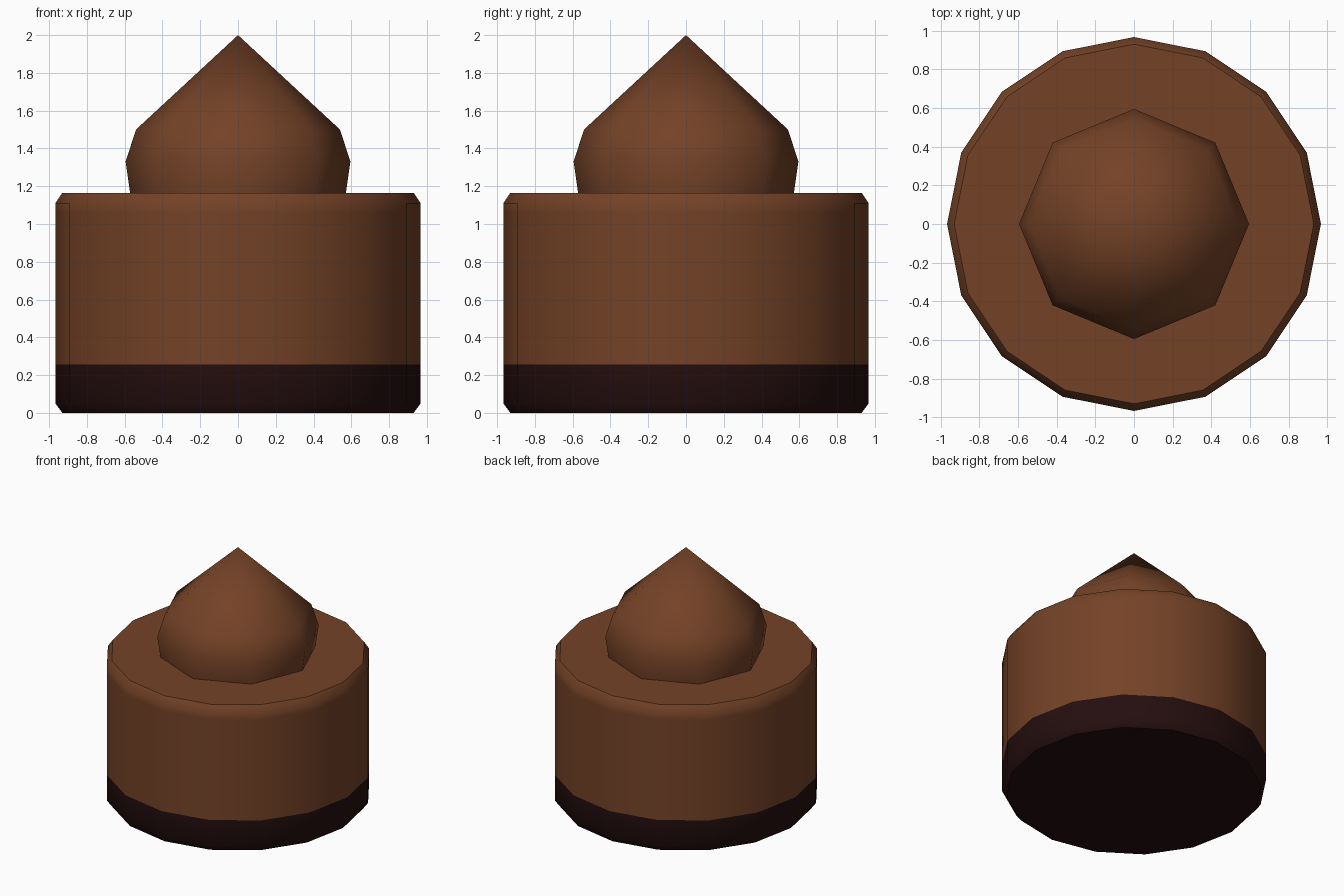
import bpy, bmesh, math

if "Cube" in bpy.data.objects:
    bpy.data.objects.remove(bpy.data.objects["Cube"])


def material(name, rgb):
    m = bpy.data.materials.new(name)
    m.diffuse_color = (*rgb, 1)
    m.use_nodes = True
    m.node_tree.nodes["Principled BSDF"].inputs["Base Color"].default_value = m.diffuse_color
    return m


def lathe(name, profile, sides, mats, angle):
    """Spin (radius, z) points around z; radius 0 makes a tip; open rings get capped."""
    bm = bmesh.new()
    rings = []
    for r, z in profile:
        if r == 0:
            rings.append([bm.verts.new((0, 0, z))] * sides)
        else:
            rings.append([bm.verts.new((r * math.cos(2 * math.pi * i / sides),
                                        r * math.sin(2 * math.pi * i / sides), z))
                          for i in range(sides)])
    for a, b in zip(rings, rings[1:]):
        for i in range(sides):
            j = (i + 1) % sides
            quad = list(dict.fromkeys((a[i], a[j], b[j], b[i])))
            bm.faces.new(quad)
    bm.faces.new(rings[0][::-1])
    if profile[-1][0] > 0:
        bm.faces.new(rings[-1])
    bmesh.ops.recalc_face_normals(bm, faces=bm.faces)
    # dark colour below the band line
    for f in bm.faces:
        f.material_index = int(len(mats) > 1 and f.calc_center_median().z < 0.255)
    me = bpy.data.meshes.new(name)
    bm.to_mesh(me)
    bm.free()
    for m in mats:
        me.materials.append(m)
    ob = bpy.data.objects.new(name, me)
    bpy.context.collection.objects.link(ob)
    bpy.ops.object.select_all(action='DESELECT')
    ob.select_set(True)
    bpy.context.view_layer.objects.active = ob
    bpy.ops.object.shade_smooth_by_angle(angle=math.radians(angle))
    return ob


brown = material("milk_brown", (0.175, 0.055, 0.020))
dark = material("dark_brown", (0.0185, 0.0045, 0.0048))

# drum with chamfered rims and a dark lower band
lathe("drum", [(0.93, 0), (0.967, 0.05), (0.967, 0.255),
               (0.967, 1.06), (0.967, 1.11), (0.93, 1.165)], 16, [brown, dark], 50)

# pointed drop on top
lathe("drop", [(0.57, 1.155), (0.595, 1.33), (0.54, 1.5), (0, 2.0)], 8, [brown], 80)
